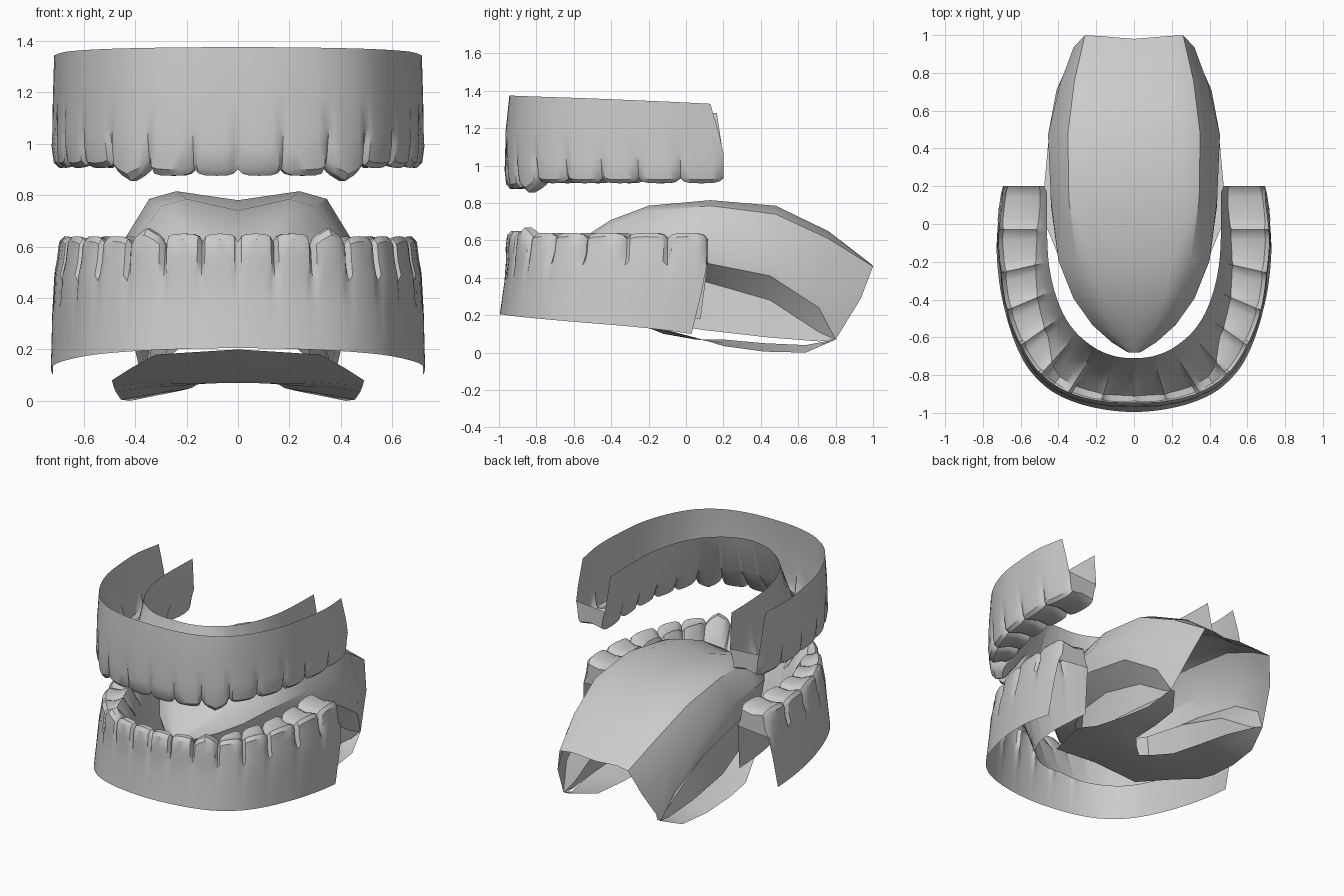
import bpy, bmesh
from mathutils import Vector

if "Cube" in bpy.data.objects:
    bpy.data.objects.remove(bpy.data.objects["Cube"])

mat = bpy.data.materials.new("plain grey")
mat.use_nodes = True
mat.diffuse_color = (0.6, 0.6, 0.6, 1)
mat.node_tree.nodes["Principled BSDF"].inputs["Base Color"].default_value = mat.diffuse_color


def sheet(name, rows, cap=None):
    """Skin rows of points into an open sheet, mirrored across x."""
    bm = bmesh.new()
    grid = [[bm.verts.new(p) for p in row] for row in rows]
    for a, b in zip(grid, grid[1:]):
        for i in range(len(a) - 1):
            bm.faces.new((a[i], a[i + 1], b[i + 1], b[i]))
    if cap:
        bm.faces.new(grid[-1][cap])
    bmesh.ops.remove_doubles(bm, verts=bm.verts, dist=0.0005)
    bmesh.ops.recalc_face_normals(bm, faces=bm.faces)
    # the first face of every sheet should look up or outward
    bm.faces.ensure_lookup_table()
    f = bm.faces[0]
    f.normal_update()
    if f.normal.z - f.normal.y < 0:
        bmesh.ops.reverse_faces(bm, faces=bm.faces)
    me = bpy.data.meshes.new(name)
    bm.to_mesh(me)
    bm.free()
    ob = bpy.data.objects.new(name, me)
    bpy.context.collection.objects.link(ob)
    me.materials.append(mat)
    ob.modifiers.new("mirror", 'MIRROR')
    bpy.context.view_layer.objects.active = ob
    ob.select_set(True)
    bpy.ops.object.shade_smooth_by_angle(angle=0.6)
    ob.select_set(False)


def spline(points, s):
    """Smooth curve through the half arch, symmetric at the middle."""
    pts = [Vector(p) for p in points]
    first = Vector((-pts[1].x, pts[1].y))
    pts = [first] + pts + [2 * pts[-1] - pts[-2]]
    i = min(int(s), len(points) - 2)
    t = s - i
    a, b, c, d = pts[i:i + 4]
    return 0.5 * (2 * b + (c - a) * t + (2 * a - 5 * b + 4 * c - d) * t * t
                  + (3 * b - a - 3 * c + d) * t ** 3)


def mix(a, b, t):
    return a + (b - a) * t


def jaw(name, outer, inner, rim, inner_rim, gum, tip, sign, flare, shear, pinch, inset):
    """Gum walls and teeth; sign is the direction in which the teeth point."""
    count = len(outer) - 1
    steps = [k + t for k in range(count) for t in (0, 0.1, 0.25, 0.5, 0.75, 0.9)]
    rows = []
    for s in steps + [count]:
        k, u = min(int(s), count - 1), s / count
        t = s - k
        o, n = spline(outer, s), spline(inner, s)
        gap = {0: 1, 0.1: 0.2, 0.9: 0.2, 1: 1}.get(round(t, 2), 0) * pinch
        side = abs(2 * t - 1)
        # grinding teeth grow wider towards the back
        back = min(max((s - 2.6) / 1.0, 0), 1)
        far = min(max((s - 3.5) / 4, 0), 1)
        peak = tip[0] if k < 3 else tip[1]
        if k == 2:
            peak += sign * (0.02 - 0.04 * side)
        z = peak - sign * (0.025 * gap + 0.012 * side ** 3)
        g = gum - sign * 0.03 * gap + sign * 0.015 * (1 - side)
        edge = mix(0.24, mix(0.54, 0.85, far), back)
        top = mix(rim[0], rim[1], u * u)
        low = mix(inner_rim[0], inner_rim[1], u)
        face = inset * back
        span = [
            (flare * (1 - 0.7 * u), top, shear),
            (flare * 0.2, mix(top, gum, 0.6), shear * 0.3),
            (0.01 + 0.03 * gap, g, 0),
            (face + 0.12 * gap, mix(g, z, 0.4), 0),
            (face + 0.03 + 0.11 * gap, mix(g, z, 0.85), 0),
            (face + 0.11 + 0.05 * gap, z, 0),
            (mix(0.13 + face, edge, 0.5), z - sign * 0.015 * back, 0),
            (edge - 0.04 * gap, z, 0),
            (mix(edge, 1, 0.3) - 0.05 * gap, mix(g, z, 0.55), 0),
            (mix(edge, 1, 0.6), gum, 0),
            (1.0, low, shear * 0.5)]
        row = []
        for f, h, sh in span:
            p = o.lerp(n, f)
            row.append((p.x, p.y - sh * u ** 3, h))
        rows.append(row)
    sheet(name, rows, cap=slice(2, 10))


inner_arch = [(0, -0.71), (0.1, -0.70), (0.2, -0.66), (0.3, -0.58), (0.37, -0.48),
              (0.42, -0.35), (0.45, -0.2), (0.46, -0.03), (0.46, 0.2)]
upper_arch = [(0, -0.97), (0.18, -0.96), (0.36, -0.91), (0.505, -0.81), (0.61, -0.65),
              (0.68, -0.46), (0.71, -0.26), (0.725, -0.03), (0.70, 0.2)]
lower_arch = [(0, -0.965), (0.145, -0.955), (0.295, -0.92), (0.435, -0.85), (0.55, -0.73),
              (0.63, -0.56), (0.69, -0.33), (0.715, -0.1), (0.71, 0.11)]
lower_inner = [(x, y - 0.09 * max(0, y + 0.71)) for x, y in inner_arch]

jaw("upper_jaw", upper_arch, inner_arch, (1.375, 1.33), (1.32, 1.28), 1.05,
    (0.875, 0.905), -1, 0.10, 0.07, 0.55, 0)
jaw("lower_jaw", lower_arch, lower_inner, (0.205, 0.10), (0.28, 0.18), 0.49,
    (0.65, 0.64), 1, -0.12, 0.08, 0.8, 0.05)

# tongue: y, then x/z pairs for groove, crest, shoulder, side, then rim y, x, z
tongue = [
    (-0.68, 0.50, 0.02, 0.50, 0.03, 0.49, 0.04, 0.47, -0.66, 0.03, 0.45),
    (-0.63, 0.54, 0.06, 0.55, 0.09, 0.53, 0.12, 0.50, -0.61, 0.11, 0.455),
    (-0.54, 0.60, 0.11, 0.62, 0.17, 0.59, 0.22, 0.53, -0.52, 0.21, 0.46),
    (-0.40, 0.68, 0.16, 0.71, 0.24, 0.68, 0.32, 0.57, -0.38, 0.31, 0.47),
    (-0.20, 0.74, 0.20, 0.785, 0.30, 0.755, 0.40, 0.62, -0.18, 0.39, 0.48),
    (0.13, 0.78, 0.24, 0.815, 0.345, 0.785, 0.44, 0.63, 0.10, 0.44, 0.48),
    (0.48, 0.75, 0.24, 0.785, 0.35, 0.74, 0.455, 0.54, 0.45, 0.45, 0.41),
    (0.76, 0.62, 0.21, 0.65, 0.315, 0.61, 0.39, 0.44, 0.71, 0.41, 0.24),
    (0.98, 0.45, 0.17, 0.47, 0.26, 0.46, 0.32, 0.29, 0.80, 0.37, 0.07)]
# underside fold and stalk base for each section
under = [(0.01, 0.44, 0, 0.44), (0.05, 0.44, 0, 0.43), (0.1, 0.43, 0, 0.42),
         (0.16, 0.42, 0, 0.40), (0.26, 0.40, 0.28, 0.16), (0.31, 0.38, 0.35, 0.12),
         (0.33, 0.28, 0.37, 0.08), (0.35, 0.11, 0.365, 0.06), (0.365, 0.07, 0.36, 0.07)]
rows = []
for (y, zc, cx, cz, kx, kz, wx, wz, yr, rx, rz), (fx, fz, bx, bz) in zip(tongue, under):
    lip = 0.02 if y > 0.9 else 0
    rows.append([(0, y, zc), (cx, y + lip * 0.7, cz), (kx, y + lip, kz),
                 (wx, mix(y, yr, 0.25), wz), (rx, yr, rz), (fx, yr, fz), (bx, yr, bz)])
sheet("tongue", rows)

# floor sheet under the tongue: y, inner x/z, outer x/z, notched at the back
floor = [(-0.37, 0, 0.20, 0.32, 0.18), (-0.12, 0, 0.10, 0.42, 0.125),
         (0.05, 0, 0.07, 0.49, 0.08), (0.12, 0.08, 0.07, 0.485, 0.06),
         (0.20, 0.15, 0.07, 0.475, 0.035), (0.42, 0.18, 0.05, 0.455, 0.005),
         (0.64, 0.22, 0.04, 0.42, 0.0), (0.80, 0.34, 0.07, 0.37, 0.07)]
sheet("mouth_floor", [[(a, y, az), ((a + b) / 2, y, (az + bz) / 2), (b, y, bz)]
                      for y, a, az, b, bz in floor])
